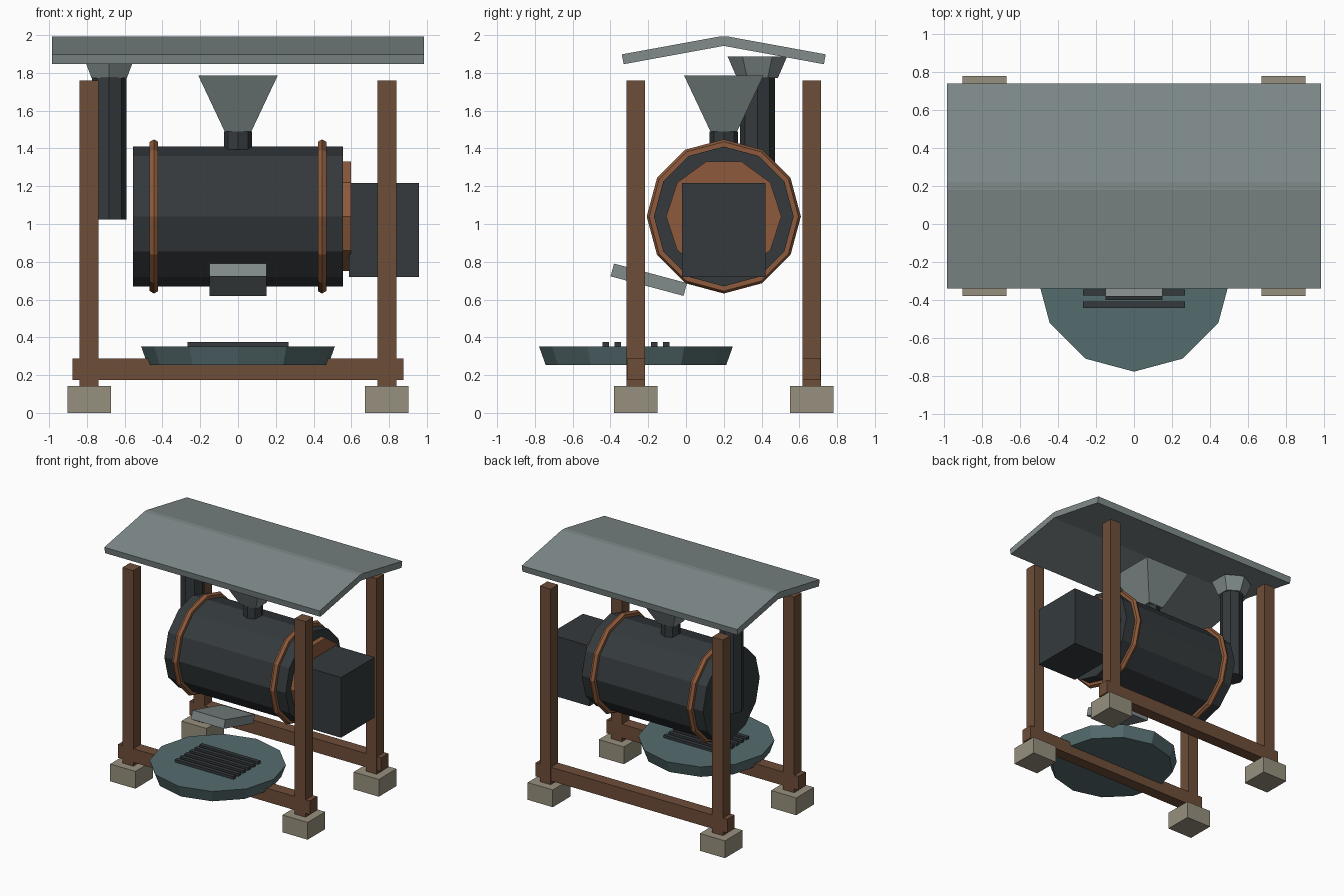
import bpy, bmesh
from math import radians, pi
from mathutils import Matrix

if "Cube" in bpy.data.objects:
    bpy.data.objects.remove(bpy.data.objects["Cube"])


def material(name, rgb):
    m = bpy.data.materials.new(name)
    m.diffuse_color = (*rgb, 1)
    m.use_nodes = True
    m.node_tree.nodes["Principled BSDF"].inputs["Base Color"].default_value = m.diffuse_color
    return m


IRON = material("dark_iron", (0.035, 0.042, 0.046))
COPPER = material("copper", (0.27, 0.105, 0.045))
WOOD = material("brown_wood", (0.155, 0.075, 0.04))
STONE = material("stone", (0.31, 0.28, 0.21))
TIN = material("grey_tin", (0.22, 0.26, 0.26))
TEAL = material("teal_pan", (0.09, 0.15, 0.155))


def finish(obj, name, mat):
    obj.name = name
    obj.data.materials.append(mat)
    return obj


def box(name, x, y, z, mat, tilt=0):
    """Box from (min, max) ranges, optionally tilted about x."""
    bpy.ops.mesh.primitive_cube_add(size=1, location=[sum(r) / 2 for r in (x, y, z)])
    obj = bpy.context.object
    obj.data.transform(Matrix.Diagonal((x[1] - x[0], y[1] - y[0], z[1] - z[0], 1)))
    obj.rotation_euler.x = tilt
    return finish(obj, name, mat)


def cone(name, sides, r1, r2, depth, loc, mat, rot=(0, 0, 0)):
    bpy.ops.mesh.primitive_cone_add(vertices=sides, radius1=r1, radius2=r2,
                                    depth=depth, location=loc, rotation=rot)
    return finish(bpy.context.object, name, mat)


CY = 0.2   # depth centre of the machine
CZ = 1.04  # drum axis height

# Frame: stone feet, posts and long rails
for side, y in (("front", CY - 0.465), ("back", CY + 0.465)):
    for hand, x in (("left", -0.788), ("right", 0.788)):
        box(f"{side}_{hand}_foot", (x - 0.115, x + 0.115), (y - 0.115, y + 0.115), (0, 0.143), STONE)
        box(f"{side}_{hand}_post", (x - 0.05, x + 0.05), (y - 0.049, y + 0.049), (0.14, 1.76), WOOD)
    box(f"{side}_rail", (-0.877, 0.877), (y - 0.048, y + 0.048), (0.175, 0.288), WOOD)

# Gabled roof: extruded cross-section
half = [(0.54, 1.898), (0.02, 1.993)]
under = [(0.53, 1.846), (0, 1.943)]
profile = ([(CY - d, z) for d, z in half] + [(CY + d, z) for d, z in reversed(half)]
           + [(CY + under[0][0], under[0][1]), (CY, under[1][1]), (CY - under[0][0], under[0][1])])
bm = bmesh.new()
face = bm.faces.new([bm.verts.new((-0.985, y, z)) for y, z in profile])
ext = bmesh.ops.extrude_face_region(bm, geom=[face])
bmesh.ops.translate(bm, vec=(1.97, 0, 0),
                    verts=[v for v in ext["geom"] if isinstance(v, bmesh.types.BMVert)])
bmesh.ops.recalc_face_normals(bm, faces=bm.faces)
mesh = bpy.data.meshes.new("roof")
bm.to_mesh(mesh)
bm.free()
roof = bpy.data.objects.new("roof", mesh)
bpy.context.collection.objects.link(roof)
finish(roof, "roof", TIN)

# Roasting drum with two copper hoops
along_x = (0, pi / 2, 0)
cone("drum", 12, 0.37, 0.37, 1.11, (0, CY, CZ), IRON, along_x)
for hand, x in (("left", -0.445), ("right", 0.445)):
    bpy.ops.mesh.primitive_torus_add(major_segments=12, minor_segments=6, major_radius=0.382,
                                     minor_radius=0.026, location=(x, CY, CZ), rotation=along_x)
    finish(bpy.context.object, f"{hand}_hoop", COPPER)

# Drive end: copper flange and gear housing
cone("flange", 10, 0.305, 0.305, 0.05, (0.573, CY, CZ), COPPER, along_x)
box("gear_housing", (0.588, 0.957), (-0.02, 0.42), (0.72, 1.218), IRON)

# Feed hopper and neck
cone("hopper_neck", 8, 0.075, 0.075, 0.095, (0, CY, 1.443), IRON)
hopper = cone("hopper", 4, 0.07 * 2 ** 0.5, 0.21 * 2 ** 0.5, 0.297, (0, CY, 1.637), TIN)
hopper.data.transform(Matrix.Rotation(pi / 4, 4, 'Z'))

# Chimney pipe with flared cap
cone("chimney_pipe", 8, 0.092, 0.092, 0.75, (-0.682, 0.378, 1.4), IRON)
cone("chimney_cap", 6, 0.108, 0.157, 0.113, (-0.682, 0.378, 1.829), TIN)

# Tilted chute below the drum
box("chute", (-0.15, 0.15), (-0.397, 0.003), (0.67, 0.74), TIN, radians(-15))

# Cooling pan with grate bars
cone("cooling_pan", 12, 0.478, 0.513, 0.098, (0, -0.265, 0.303), TEAL)
for i in range(6):
    y = -0.265 + (i - 2.5) * 0.064
    box(f"grate_bar_{i + 1}", (-0.268, 0.268), (y - 0.017, y + 0.017), (0.345, 0.374), IRON)
